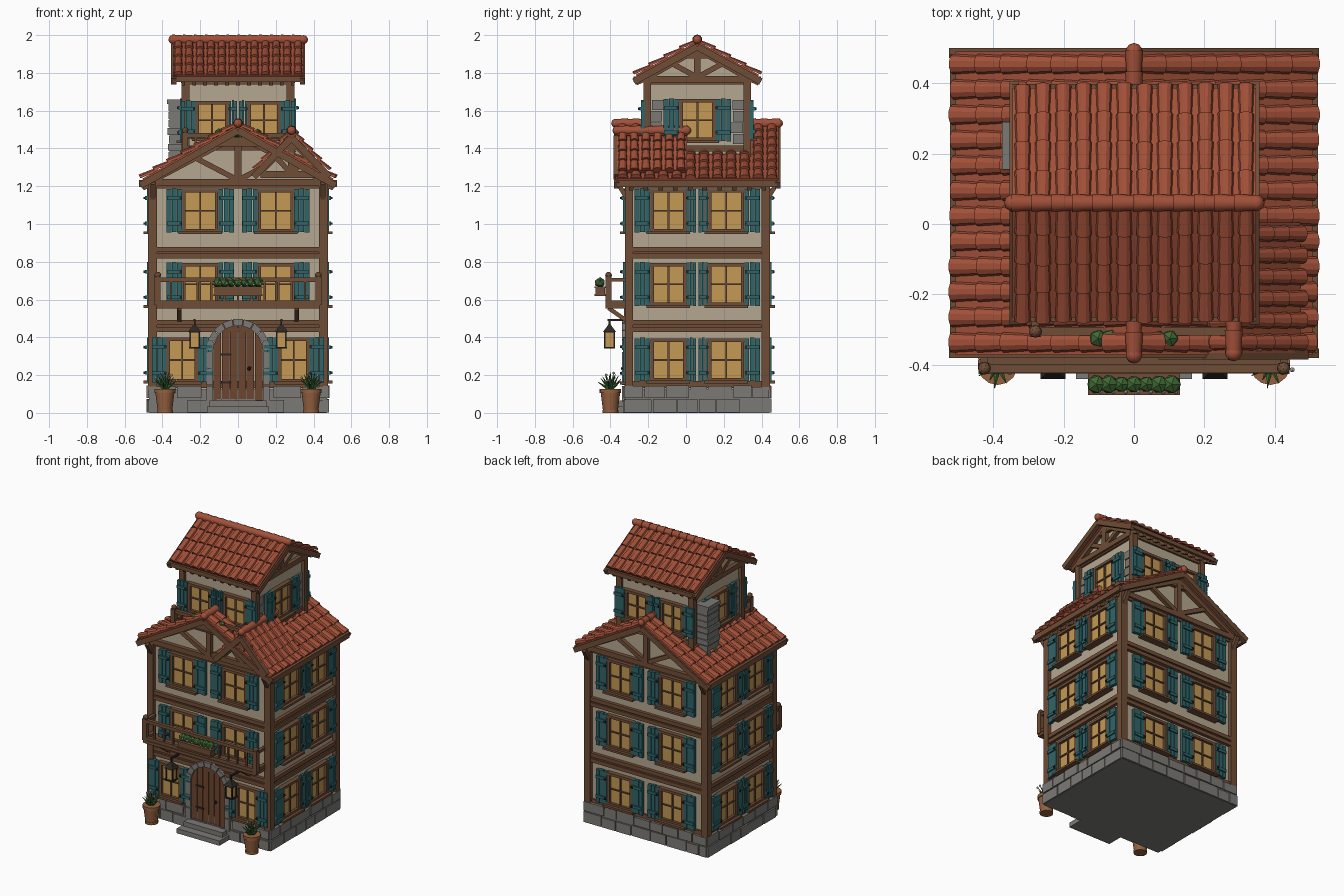
import bpy, bmesh, math, random
from mathutils import Matrix, Vector

if "Cube" in bpy.data.objects:
    bpy.data.objects.remove(bpy.data.objects["Cube"])

random.seed(4)
T, I = Matrix.Translation, Matrix.Identity(4)
COL = dict(wood=(.16, .075, .038), plaster=(.46, .39, .28), teal=(.03, .13, .14), glass=(.55, .32, .09),
           stone=(.2, .195, .18), roof=(.36, .08, .04), iron=(.025, .02, .018), door=(.15, .06, .028),
           green=(.05, .14, .035), pot=(.3, .12, .05), bloom=(.8, .78, .65))
MATS, PARTS = {}, {}
for k, c in COL.items():
    MATS[k] = bpy.data.materials.new(k)
    MATS[k].diffuse_color = (*c, 1)

def get(part):                       # part = "name:material"
    return PARTS.setdefault(part, bmesh.new())

def rz(deg, axis='Z'):
    return Matrix.Rotation(math.radians(deg), 4, axis)

def box(part, c, s, M=I, R=I):
    bmesh.ops.create_cube(get(part), size=1, matrix=M @ T(c) @ R @ Matrix.Diagonal((*s, 1)))

def span(part, x0, x1, y0, y1, z0, z1, M=I):
    box(part, ((x0+x1)/2, (y0+y1)/2, (z0+z1)/2), (x1-x0, y1-y0, z1-z0), M)

def beam(part, p, q, w, d, M=I):
    p, q = Vector(p), Vector(q)
    R = (q-p).to_track_quat('X', 'Z').to_matrix().to_4x4()
    box(part, (p+q)/2, ((q-p).length, d, w), M, R)

def cone(part, c, r1, r2, h, n=8, M=I, R=I):
    bmesh.ops.create_cone(get(part), cap_ends=True, segments=n, radius1=r1, radius2=r2, depth=h, matrix=M @ T(c) @ R)

def ball(part, c, r, sub=1, M=I):
    bmesh.ops.create_icosphere(get(part), subdivisions=sub, radius=r, matrix=M @ T(c))

def loft(part, A, B, M=I):           # closed solid between two equal outlines
    bm = get(part)
    a, b = [[bm.verts.new(M @ Vector(p)) for p in L] for L in (A, B)]
    bm.faces.new(a)
    bm.faces.new(b[::-1])
    for i in range(len(a)):
        j = (i+1) % len(a)
        bm.faces.new((a[i], b[i], b[j], a[j]))

def prism(part, pts, y0, y1, M=I):
    loft(part, [(x, y0, z) for x, z in pts], [(x, y1, z) for x, z in pts], M)

# Wall frames: local x along the wall, local -y outward
def frames(hx, hy, cy):
    return dict(front=T((0, cy-hy, 0)), right=T((hx, cy, 0)) @ rz(90),
                back=T((0, cy+hy, 0)) @ rz(180), left=T((-hx, cy, 0)) @ rz(-90))
W, V = frames(.45, .36, .06), frames(.275, .265, .06)

def window(M, u, z, w=.19, h=.225, sl=.085, sr=.085):
    span("window_panes:glass", u-w/2, u+w/2, -.012, .01, z-h/2, z+h/2, M)
    for s in (-1, 1):
        box("window_frames:wood", (u+s*(w/2-.009), -.012, z), (.018, .034, h), M)
        box("window_frames:wood", (u, -.012, z+s*(h/2-.008)), (w+.02, .036, .018), M)
    box("window_frames:wood", (u, -.012, z), (.01, .018, h), M)
    box("window_frames:wood", (u, -.012, z), (w, .018, .008), M)
    box("window_sills:wood", (u, -.022, z-h/2-.004), (w+.04, .056, .014), M)
    for s, sw in ((-1, sl), (1, sr)):
        c = u+s*(w/2+sw/2)
        for i in range(3):
            box("shutters:teal", (c+(i-1)*sw/3, -.022, z+(i % 2)*.003), (sw/3-.003, .022, h+.005), M)
        for k in (-.3, .3):
            box("shutters:teal", (c, -.035, z+k*h), (sw*.92, .014, .02), M)
            box("shutter_hinges:iron", (c-s*sw*.4, -.044, z+k*h), (.012, .01, .012), M)

# Main body and belts
prism("house_walls:plaster", [(-.45, .02), (.45, .02), (.45, 1.22), (0, 1.48), (-.45, 1.22)], -.30, .42)
for z in (.44, .478, .83, .865):
    box("belt_beams:wood", (0, .06, z), (.945, .765, .026), I)
for z in (.459, .848, 1.205, .15):
    box("belt_beams:wood", (0, .06, z), (.925, .745, .035), I)
for x in (-.452, .452):
    for y in (-.302, .422):
        span("corner_posts:wood", x-.024, x+.024, y-.022, y+.022, .12, 1.24)

# Stone plinth with proud blocks
span("plinth:stone", -.472, .472, -.322, .442, 0, .125)
for k, M in W.items():
    L = .475 if k in ("front", "back") else .385
    for z0, z1 in ((.002, .075), (.08, .145)):
        u = -L
        while u < L-.02:
            e = min(L, u+random.uniform(.09, .16))
            if not (k == "front" and z1 > .1 and abs((u+e)/2) < .15):
                span("plinth_blocks:stone", u, e-.006, -.028-random.uniform(0, .006), 0, z0, z1-random.uniform(0, .008), M)
            u = e

# Windows of the three floors
for z in (.28, .68, 1.07):
    for k, M in W.items():
        for s in (-1, 1):
            if k == "front" and z < .3:
                window(M, s*.295, z, .165, .235, .08, .08)
            elif k in ("front", "back"):
                window(M, s*.2, z)
            else:
                window(M, s*.153, z, sl=.085 if s < 0 else .052, sr=.052 if s < 0 else .085)

# Tower
MT = T((0, .06, 0)) @ rz(90)
prism("tower_walls:plaster", [(-.265, 1.2), (.265, 1.2), (.265, 1.77), (0, 1.93), (-.265, 1.77)], -.275, .275, MT)
for x in (-.278, .278):
    for y in (-.205, .325):
        span("tower_posts:wood", x-.02, x+.02, y-.02, y+.02, 1.2, 1.79)
box("tower_belts:wood", (0, .06, 1.755), (.575, .555, .035))
box("tower_belts:wood", (0, .06, 1.40), (.575, .555, .03))
for k, M in V.items():
    if k in ("front", "back"):
        for s in (-1, 1):
            window(M, s*.137, 1.55, .175, .2, .08 if s < 0 else .045, .045 if s < 0 else .08)
    else:
        window(M, 0, 1.55, .19, .22)
        for s in (-1, 1):
            for i in range(4):
                box("tower_stones:stone", (s*(.215+random.uniform(-.006, .006)), -.003, 1.45+i*.06), (.062, .014, .054), M)

# Roofs of barrel tiles
def slope(M, length, run, rows, cols, r):
    """M: local x along ridge, y down the slope, z outward."""
    span("roof_slabs:roof", 0, length, -.005, run, -.03, 0, M)
    p, t = length/cols, run/rows
    for i in range(cols):
        for j in range(rows):
            x, y0, y1 = (i+.5)*p, j*t-.012, (j+1)*t+random.uniform(0, .008)
            ring = lambda y, q, dz: [(x+q*math.cos(a*math.pi/5), y, dz+q*.8*math.sin(a*math.pi/5)) for a in range(6)]
            loft("roof_tiles:roof", ring(y0, r*.8, -.004), ring(y1, r, .006), M)

def gable_roof(M, length, half, zr, ze, rows, cols, r, barge):
    """Ridge along local y from 0 to length, slopes to local x = +-half."""
    ang, run = math.atan2(zr-ze, half), math.hypot(half, zr-ze)
    for s in (-1, 1):
        X, Y = Vector((0, 1, 0)), Vector((s*math.cos(ang), 0, -math.sin(ang)))
        Z = Vector((s*math.sin(ang), 0, math.cos(ang)))
        F = Matrix((X, Y, Z)).transposed().to_4x4()
        slope(M @ T((0, 0, zr)) @ F, length, run, rows, cols, r)
        for y in barge:
            beam("barge_boards:wood", (0, y, zr-.03), (s*(half+.01), y, ze-.036), .036, .028, M)
    n = round(length/.06)
    for i in range(n):
        cone("ridge_caps:roof", (0, (i+.5)*length/n, zr+.008), .027, .022, length/n+.008, 10, M, rz(90, 'X'))
    for y in (0, length):
        ball("ridge_caps:roof", (0, y, zr+.008), .024, 2, M)

gable_roof(T((0, -.372, 0)), .862, .507, 1.525, 1.24, 7, 12, .029, (.005, .857))
gable_roof(T((.347, .06, 0)) @ rz(90), .692, .326, 1.968, 1.79, 4, 12, .023, (.005, .687))
gable_roof(T((.283, -.366, 0)), .37, .19, 1.487, 1.285, 4, 6, .024, (-.004,))

# Eaves: fascias and rafter tails
for s in (-1, 1):
    span("eave_fascias:wood", s*.512-.011, s*.512+.011, -.365, .482, 1.195, 1.232)
    for i in range(10):
        y = -.29+i*.078
        beam("rafter_tails:wood", (s*.44, y, 1.225), (s*.505, y, 1.19), .028, .024)
    span("eave_fascias:wood", -.345, .345, .06+s*.328-.009, .06+s*.328+.009, 1.752, 1.78)
    for i in range(11):
        x = -.29+i*.058
        beam("rafter_tails:wood", (x, .06+s*.26, 1.775), (x, .06+s*.325, 1.745), .024, .02)

# Gable timber framing
def truss(M, y, hw, zb, zt):
    box("gable_timbers:wood", (0, y, (zb+zt)/2), (.035, .03, zt-zb), M)
    box("gable_timbers:wood", (0, y, zb), (2*hw, .03, .035), M)
    box("gable_timbers:wood", (0, y, zt-.035), (.16, .026, .028), M)
    for s in (-1, 1):
        beam("gable_timbers:wood", (s*.015, y, zb+.02), (s*hw*.48, y, zb+(zt-zb)*.5), .028, .026, M)
        beam("gable_timbers:wood", (s*hw, y, zb+.01), (0, y, zt), .03, .03, M)
for k in ("front", "back"):
    truss(W[k], -.012, .45, 1.22, 1.47)
for k in ("left", "right"):
    truss(V[k], -.012, .262, 1.765, 1.925)
D = T((.283, -.335, 0))
prism("dormer_wall:plaster", [(-.16, 1.25), (.16, 1.25), (.16, 1.28), (0, 1.45), (-.16, 1.28)], 0, .3, D)
truss(D, -.012, .165, 1.262, 1.44)
for k in ("front", "back"):          # knee braces under the overhang
    for s in (-1, 1):
        beam("knee_braces:wood", (s*.45, -.01, 1.13), (s*.45, -.06, 1.215), .024, .026, W[k])

# Chimney on the left
span("chimney:stone", -.362, -.27, .165, .28, 1.25, 1.63)
for i in range(9):
    e = random.uniform(0, .007)
    span("chimney_courses:stone", -.366-e, -.27, .16-e, .284+e, 1.262+i*.042, 1.298+i*.042)
span("chimney_cap:stone", -.375, -.27, .155, .29, 1.635, 1.66)

# Arched door, stone surround, steps
r, zs = .132, .33
for i in range(6):
    x0, x1 = -r+i*r/3+.002, -r+(i+1)*r/3-.002
    top = lambda x: zs+math.sqrt(max(0, r*r-x*x))
    prism("door_planks:door", [(x0, .06), (x1, .06), (x1, top(x1)), ((x0+x1)/2, top((x0+x1)/2)), (x0, top(x0))], -.325, -.30)
for i in range(9):
    a, b = (math.pi*(i+.04)/9, math.pi*(i+.96)/9)
    P = lambda q, t: (q*math.cos(t), zs+q*math.sin(t))
    prism("door_arch:stone", [P(r, a), P(.168, a), P(.168, b), P(r, b)], -.338, -.29)
for s in (-1, 1):
    for i in range(3):
        box("door_jambs:stone", (s*.15, -.315, .1+i*.09), (.036, .045, .085))
for z in (.16, .31):
    box("door_hinges:iron", (-.065, -.328, z), (.06, .008, .011))
ball("door_knob:iron", (.06, -.333, .235), .012)
span("steps:stone", -.165, .165, -.44, -.3, 0, .033)
span("steps:stone", -.15, .15, -.385, -.3, .033, .065)

# Railing and flower box helpers
def railing(name, hx, y, yb, z0, z1, n):
    for z in (z0, z1):
        box(name+":wood", (0, y, z), (2*hx, .024, .022))
        for s in (-1, 1):
            span(name+":wood", s*hx-.011, s*hx+.011, y, yb, z-.01, z+.01)
    for i in range(n):
        box(name+":wood", (-hx+2*hx*(i+1)/(n+1), y, (z0+z1)/2), (.012, .012, z1-z0))
    for s in (-1, 1):
        box(name+":wood", (s*hx, y, (z0+z1)/2), (.032, .032, z1-z0+.03))
        ball(name+":wood", (s*hx, y, z1+.024), .018, 2)

def flowers(c, hx):
    box("flower_boxes:wood", c, (2*hx, .05, .045))
    for z in (-.02, .02):
        box("flower_boxes:wood", (c[0], c[1], c[2]+z), (2*hx+.012, .06, .01))
    for i in range(7):
        x = c[0]-hx+.018+i*(2*hx-.036)/6
        ball("box_plants:green", (x, c[1], c[2]+.045), random.uniform(.024, .029))
        ball("box_blooms:bloom", (x+.012, c[1]-.022, c[2]+.04+random.uniform(-.01, .012)), .006)

# Front balcony
span("balcony_floor:wood", -.435, .435, -.425, -.3, .553, .573)
railing("balcony_railing", .425, -.41, -.31, .585, .705, 11)
for x in (-.31, .31):
    beam("balcony_brackets:wood", (x, -.31, .485), (x, -.41, .555), .022, .022)
    box("balcony_brackets:wood", (x, -.317, .52), (.024, .024, .08))
flowers((0, -.455, .645), .125)

# Tower balcony above the gable
railing("upper_railing", .28, -.305, -.21, 1.4, 1.47, 9)
flowers((0, -.325, 1.435), .12)

# Lanterns and potted plants
for s in (-1, 1):
    x, y = s*.23, -.405
    box("lantern_arms:iron", (x, -.36, .492), (.012, .11, .012))
    box("lantern_arms:iron", (x, y, .48), (.008, .008, .03))
    box("lantern_glass:glass", (x, y, .39), (.044, .044, .085))
    cone("lantern_caps:iron", (x, y, .448), .05, .008, .04, 4, R=rz(45))
    for z in (.345, .43):
        box("lantern_caps:iron", (x, y, z), (.06, .06, .01))
    for a in (-1, 1):
        for b in (-1, 1):
            box("lantern_caps:iron", (x+a*.024, y+b*.024, .388), (.008, .008, .085))
    px, py = s*.387, -.4
    cone("pots:pot", (px, py, .055), .038, .052, .11, 14)
    cone("pots:pot", (px, py, .115), .057, .057, .022, 14)
    cone("pots:pot", (px, py, .008), .043, .043, .016, 14)
    for i in range(16):
        a, tilt = i*137.5, 12+i*3
        R = rz(a) @ rz(tilt, 'Y')
        h = .095-.001*i
        tip = Vector((px, py, .12)) + R @ Vector((0, 0, h))
        cone("pot_leaves:green", Vector((px, py, .12)) + R @ Vector((0, 0, h/2)), .011, .001, h, 4, R=R)
        if i % 4 == 1:
            ball("pot_blooms:bloom", tip, .008)

# Turn the collected parts into objects
for part, bm in PARTS.items():
    name, mat = part.split(":")
    bmesh.ops.recalc_face_normals(bm, faces=bm.faces)
    me = bpy.data.meshes.new(name)
    bm.to_mesh(me)
    bm.free()
    me.materials.append(MATS[mat])
    if name in ("pots", "ridge_caps"):
        me.shade_smooth()
        me.set_sharp_from_angle(angle=math.radians(40))
    bpy.context.collection.objects.link(bpy.data.objects.new(name, me))

for m in bpy.data.materials:
    if m.users and not m.is_grease_pencil:
        m.use_nodes = True
        m.node_tree.nodes["Principled BSDF"].inputs["Base Color"].default_value = m.diffuse_color
